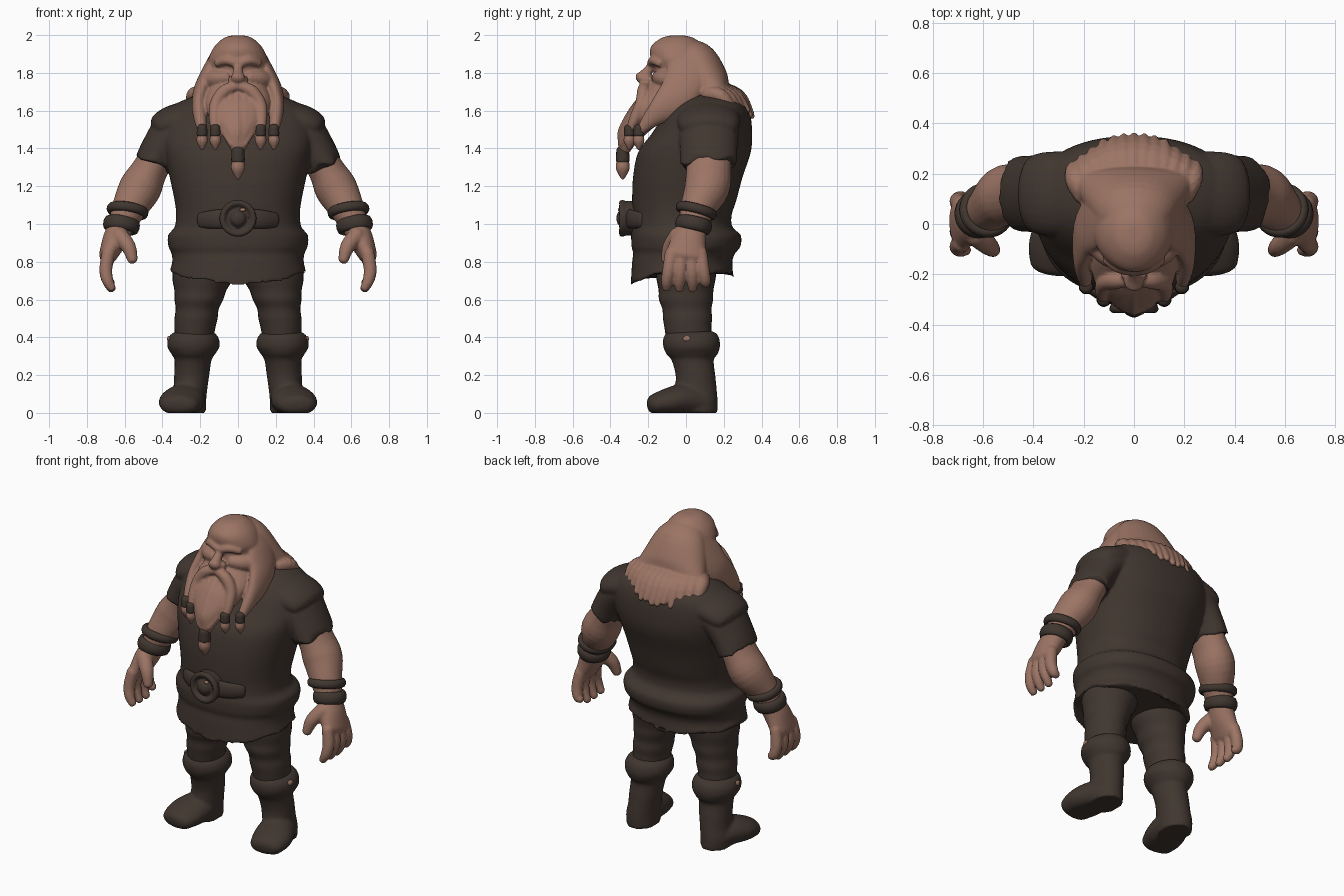
import bpy, bmesh, math, random
from mathutils import Vector
random.seed(4)


def material(name, rgb):
    m = bpy.data.materials.new(name)
    m.diffuse_color = (*rgb, 1)
    return m


SKIN = material("skin_brown", (0.33, 0.175, 0.128))
CLOTH = material("dark_cloth", (0.052, 0.037, 0.029))
X, Y, Z = Vector((1, 0, 0)), Vector((0, 1, 0)), Vector((0, 0, 1))


def spline(pts, sub):
    """Catmull-Rom through tuples (x, y, z, a, b)."""
    q = [pts[0]] + list(pts) + [pts[-1]]
    out = []
    for i in range(len(pts) - 1):
        p0, p1, p2, p3 = q[i:i + 4]
        for k in range(sub):
            t = k / sub
            out.append([0.5 * (2 * b + (c - a) * t + (2 * a - 5 * b + 4 * c - d) * t * t
                               + (3 * b - a - 3 * c + d) * t ** 3)
                        for a, b, c, d in zip(p0, p1, p2, p3)])
    return out + [list(pts[-1])]


def sweep(bm, pts, ref=Y, flat=False, both=False, n=24, sub=4, p=2.0, jag=0.0):
    """Sweep an ellipse (a along ref, b across) through the points; flat keeps rings level."""
    pts = [q if len(q) == 5 else (*q, q[3]) for q in pts]
    rows = spline(pts, sub)
    cen = [Vector(r[:3]) for r in rows]
    tan = [(cen[min(i + 1, len(cen) - 1)] - cen[max(i - 1, 0)]).normalized() for i in range(len(cen))]
    st = [(c, t, r[3], r[4]) for c, t, r in zip(cen, tan, rows)]
    if not flat:                                   # rounded ends
        def dome(s, sign):
            c, t, a, b = s
            m = min(a, b)
            return [(c + t * sign * m * h, t, a * f, b * f) for h, f in ((0.3, 0.9), (0.55, 0.65), (0.68, 0.25))]
        st = dome(st[0], -1)[::-1] + st + ([] if jag else dome(st[-1], 1))
    for side in ((1, -1) if both else (1,)):
        rings = []
        for j, (c, t, a, b) in enumerate(st):
            u, v = (X, Y) if flat else ((ref - t * ref.dot(t)).normalized(), None)
            v = v or t.cross(u)
            ring = []
            for k in range(n):
                w = 2 * math.pi * k / n
                cs, sn = math.cos(w), math.sin(w)
                co = c + u * a * math.copysign(abs(cs) ** (2 / p), cs) + v * b * math.copysign(abs(sn) ** (2 / p), sn)
                if jag and j == len(st) - 1:
                    co += t * random.uniform(-jag, jag)
                ring.append(bm.verts.new((co.x * side, co.y, co.z)))
            rings.append(ring)
        for r, s in zip(rings, rings[1:]):
            for k in range(n):
                bm.faces.new((r[k], r[(k + 1) % n], s[(k + 1) % n], s[k]))
        bm.faces.new(rings[0])
        bm.faces.new(rings[-1])


def finish(name, bm, mat, voxel=0, smooth=3):
    bmesh.ops.recalc_face_normals(bm, faces=bm.faces)
    me = bpy.data.meshes.new(name)
    bm.to_mesh(me)
    bm.free()
    me.materials.append(mat)
    me.polygons.foreach_set("use_smooth", [True] * len(me.polygons))
    ob = bpy.data.objects.new(name, me)
    bpy.context.collection.objects.link(ob)
    if voxel:                                      # fuse overlapping volumes
        r = ob.modifiers.new("fuse", 'REMESH')
        r.mode, r.voxel_size, r.use_smooth_shade = 'VOXEL', voxel, True
        s = ob.modifiers.new("soften", 'SMOOTH')
        s.factor, s.iterations = 0.5, smooth
    return ob


# Tunic: body with waist roll and hem, shoulder caps, torn sleeves
bm = bmesh.new()
sweep(bm, [(0, y, z, a, b) for z, a, y, b in (
    (.72, .362, -.02, .272), (.80, .348, -.02, .265), (.845, .352, -.01, .27), (.88, .368, 0, .288), (.94, .37, 0, .29),
    (.985, .335, -.02, .265), (1.05, .328, -.02, .262), (1.12, .335, -.01, .275), (1.25, .362, .01, .29),
    (1.38, .39, .045, .298), (1.48, .405, .085, .265), (1.57, .39, .11, .232), (1.63, .34, .125, .195),
    (1.68, .22, .13, .14), (1.70, .1, .12, .07))], flat=True, n=64, p=2.25)
for v in bm.verts:                                 # wavy hem, lowest at front centre
    if v.co.z < .79:
        w = (.79 - v.co.z) / .07
        v.co.z += w * (.035 * abs(v.co.x) / .35 - .045 * max(0, -v.co.y) / .29
                       + .012 * math.sin(11 * math.atan2(v.co.y, v.co.x)))
sweep(bm, [(.18, .12, 1.58, .17, .10), (.34, .12, 1.54, .168, .09), (.40, .12, 1.515, .155, .08)], both=True)
sweep(bm, [(.2, .12, 1.54, .16, .11), (.34, .12, 1.49, .16, .11), (.41, .12, 1.40, .152, .102),
           (.452, .12, 1.318, .15, .098)], both=True, n=36, jag=.03)
finish("tunic", bm, CLOTH, .010, 1)

# Belt tabs and round buckle
bm = bmesh.new()
sweep(bm, [(-.20, -.235, 1.02, .04, .02), (-.12, -.285, 1.025, .05, .024), (0, -.305, 1.03, .052, .026),
           (.12, -.285, 1.025, .05, .024), (.20, -.235, 1.02, .04, .02)], ref=Z)
finish("belt", bm, CLOTH)
bm = bmesh.new()
sweep(bm, [(0, -.27, 1.03, .092), (0, -.335, 1.03, .092)], ref=Z, n=32, jag=.0001)
ring = [(.082 * math.cos(i * math.pi / 8), -.338, 1.03 + .082 * math.sin(i * math.pi / 8), .017) for i in range(17)]
sweep(bm, ring, ref=Y, n=10, sub=2)
sweep(bm, [(0, -.32, 1.03, .05), (0, -.338, 1.03, .045)], ref=Z)
finish("buckle", bm, CLOTH, .008, 2)

# Trousers
bm = bmesh.new()
sweep(bm, [(.17, 0, .84, .165, .17), (.185, 0, .72, .162, .158), (.199, 0, .65, .138, .145), (.207, 0, .60, .129, .143),
           (.216, .005, .55, .114, .13), (.222, .008, .50, .114, .13), (.228, .01, .45, .108, .124),
           (.235, .02, .36, .1, .12)], flat=True, both=True, n=32)
finish("trousers", bm, CLOTH)

# Boots: shaft, rolled cuff, turned-out foot
bm = bmesh.new()
sweep(bm, [(.235, .03, .435, .07, .09), (.235, .028, .425, .108, .128), (.236, .028, .395, .134, .148),
           (.236, .03, .35, .138, .15), (.237, .032, .31, .115, .135), (.238, .035, .28, .098, .112),
           (.245, .05, .20, .093, .105), (.252, .052, .13, .09, .11), (.26, .055, .07, .092, .112),
           (.26, .055, 0, .09, .112)], flat=True, both=True, n=32)
sweep(bm, [(.255, .10, .055, .085, .07), (.278, .0, .07, .108, .085), (.302, -.09, .058, .118, .075),
           (.312, -.165, .042, .102, .058)], ref=X, both=True, n=28)
for v in bm.verts:
    v.co.z = max(v.co.z, 0)
finish("boots", bm, CLOTH, .01, 2)

# Worn patches on the boot cuffs, and the buckle stud
bm = bmesh.new()
sweep(bm, [(.358, .005, .392, .022, .016), (.364, .005, .392, .022, .016)], both=True, n=12)
sweep(bm, [(.025, -.35, 1.075, .016, .01), (.025, -.354, 1.075, .016, .01)], ref=X, n=12)
finish("worn_patches", bm, SKIN)

# Bare arms with hands
bm = bmesh.new()
sweep(bm, [(.39, .12, 1.42, .12, .09), (.465, .12, 1.29, .118, .095), (.518, .11, 1.19, .12, .112),
           (.578, .06, 1.08, .092, .092), (.62, .04, .99, .078, .07)], both=True)
sweep(bm, [(.61, .045, 1.01, .072, .064), (.65, .015, .92, .092, .066), (.69, 0, .83, .108, .048)], both=True)
sweep(bm, [(.63, -.04, .94, .048), (.58, -.085, .88, .04), (.558, -.105, .81, .028)], both=True, n=12)
for k in range(4):
    y = -.09 + .06 * k
    tip = (.66, .655, .655, .685)[k]
    sweep(bm, [(.685, y * .85, .85, .036), (.70, y, .76, .035), (.69, y * 1.12, .70, .031),
               (.668, y * 1.15, tip, .023)], both=True, n=12)
finish("arms_and_hands", bm, SKIN, .008, 3)

# Wrist bands
bm = bmesh.new()
for c, r, axis in (((.585, .055, 1.07), .092, (.15, -.25, -.95)), ((.617, .04, .995), .078, (.15, -.2, -.95))):
    t = Vector(axis).normalized()
    u = (X - t * X.dot(t)).normalized()
    v = t.cross(u)
    loop = [Vector(c) + (u * math.cos(i * math.pi / 8) + v * math.sin(i * math.pi / 8)) * r for i in range(17)]
    sweep(bm, [(*q, .038 if r < .09 else .026, .02) for q in loop], ref=t, both=True, n=10, sub=2)
finish("wrist_bands", bm, CLOTH)

# Head, face, hair and beard fused together
bm = bmesh.new()
sweep(bm, [(0, y, z, a, b) for z, a, y, b in (
    (1.998, .03, -.045, .035), (1.985, .075, -.045, .085), (1.94, .125, -.045, .14), (1.88, .155, -.04, .148),
    (1.82, .165, -.015, .15), (1.74, .175, -.01, .165), (1.66, .175, -.02, .165), (1.58, .14, 0, .12))],
    flat=True, n=36)
sweep(bm, [(0, -.01, 1.90, .13, .09), (0, .05, 1.85, .17, .12), (0, .12, 1.74, .215, .115),
           (0, .18, 1.675, .24, .08), (0, .25, 1.64, .23, .05)], ref=X, n=36)
for i in range(13):                                # ragged hair ends at the back
    x = (i - 6) / 6 * .235
    back = .09 * (x / .235) ** 2
    sweep(bm, [(x * .85, .14 - back * .3, 1.725 - back * .4, .04), (x, .275 - back, 1.675, .042),
               (x * 1.03, .35 - back, 1.58 + random.uniform(-.015, .02), .016)], n=10)
# side hair sheets running into the outer braids
sweep(bm, [(.115, .03, 1.89, .08, .03), (.155, .01, 1.81, .11, .036), (.19, -.03, 1.71, .105, .045),
           (.205, -.10, 1.63, .085, .04), (.2, -.18, 1.56, .05, .035), (.19, -.245, 1.49, .022, .022)], both=True)
sweep(bm, [(-.11, -.14, 1.85, .02), (-.06, -.172, 1.866, .024), (0, -.182, 1.85, .024), (.06, -.172, 1.866, .024),
           (.11, -.14, 1.85, .02)], n=12)
sweep(bm, [(0, -.175, 1.845, .022), (0, -.21, 1.80, .028), (0, -.232, 1.77, .04)], n=14)
sweep(bm, [(.02, -.2, 1.765, .026), (.035, -.2, 1.76, .024)], both=True, n=12)
sweep(bm, [(.06, -.15, 1.775, .035), (.11, -.12, 1.77, .045), (.15, -.07, 1.76, .05)], both=True, n=14)
sweep(bm, [(.01, -.222, 1.73, .026), (.07, -.225, 1.705, .034), (.115, -.235, 1.64, .034), (.125, -.27, 1.56, .03),
           (.12, -.30, 1.49, .02)], both=True, n=14)
sweep(bm, [(0, y, z, a, b) for z, a, y, b in (
    (1.755, .13, -.09, .09), (1.69, .165, -.125, .105), (1.63, .17, -.175, .11), (1.56, .15, -.22, .105),
    (1.49, .095, -.275, .08), (1.43, .06, -.31, .05), (1.37, .025, -.33, .025))], flat=True)
for i in range(7):                                 # beard locks
    x = (i - 3) * .03
    sweep(bm, [(x * 1.2, -.225, 1.68, .017), (x * 1.1, -.285 + abs(x) * .3, 1.60, .02),
               (x * .8, -.345 + abs(x) * .4, 1.49, .018), (x * .4, -.345, 1.42, .012)], n=8)
BRAIDS = ((.19, -.25, 1.49, 1), (-.19, -.25, 1.49, 1), (.12, -.30, 1.49, 1), (-.12, -.30, 1.49, 1),
          (0, -.335, 1.36, 1.25))
for x, y, z, s in BRAIDS:                          # tufts below the beads
    sweep(bm, [(x, y, z, .02 * s), (x, y, z - .05 * s, .031 * s), (x, y, z - .095 * s, .009 * s)], n=12)
finish("head_hair_and_beard", bm, SKIN, .0075, 3)

# Beard beads
bm = bmesh.new()
for x, y, z, s in BRAIDS:
    sweep(bm, [(x, y, z + .02 * s * s, .027 * s), (x, y, z - .015 * s * s, .029 * s)], n=16)
finish("beard_beads", bm, CLOTH)
